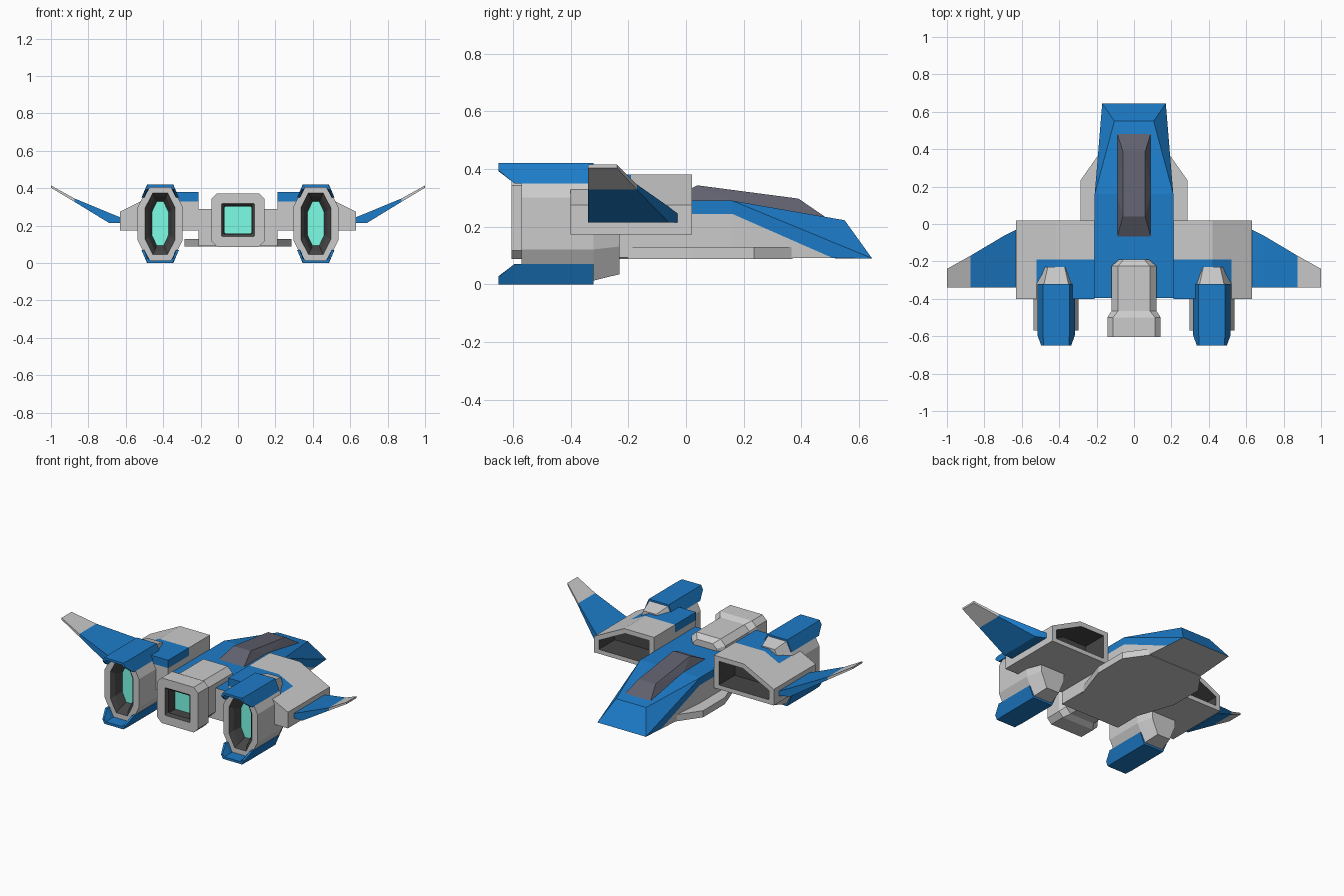
import bpy, bmesh
from mathutils import Vector

if "Cube" in bpy.data.objects:
    bpy.data.objects.remove(bpy.data.objects["Cube"])

GREY, BLUE, DARK, GLASS, GLOW = range(5)
PALETTE = []
for name, col in [("grey", (.8, .8, .8)), ("blue", (.012, .2, .58)), ("dark", (.06, .06, .06)),
                  ("glass", (.12, .12, .16)), ("glow", (.2, 1, .8))]:
    m = bpy.data.materials.new(name)
    m.diffuse_color = (*col, 1)
    m.use_nodes = True
    m.node_tree.nodes["Principled BSDF"].inputs["Base Color"].default_value = m.diffuse_color
    PALETTE.append(m)


def finish(name, bm, mirror=False):
    bmesh.ops.recalc_face_normals(bm, faces=bm.faces)
    me = bpy.data.meshes.new(name)
    bm.to_mesh(me)
    bm.free()
    for m in PALETTE:
        me.materials.append(m)
    ob = bpy.data.objects.new(name, me)
    bpy.context.collection.objects.link(ob)
    if mirror:
        ob.modifiers.new("mirror", 'MIRROR')
    return ob


def loft(rings, mats):
    """Join rings of points; mats = start cap, one per band, end cap."""
    bm = bmesh.new()
    vs = [[bm.verts.new(p) for p in r] for r in rings]
    n = len(rings[0])
    bm.faces.new(vs[0]).material_index = mats[0]
    for a, b, m in zip(vs, vs[1:], mats[1:]):
        for i in range(n):
            j = (i + 1) % n
            bm.faces.new((a[i], a[j], b[j], b[i])).material_index = m
    bm.faces.new(vs[-1]).material_index = mats[-1]
    return bm


def hull(points):
    """Convex body mirrored over x = 0."""
    bm = bmesh.new()
    for x, y, z in points:
        bm.verts.new((x, y, z))
        bm.verts.new((-x, y, z))
    bmesh.ops.convex_hull(bm, input=bm.verts)
    bmesh.ops.dissolve_limit(bm, angle_limit=.01, verts=bm.verts, edges=bm.edges)
    return bm


def cut(bm, co, no):
    bmesh.ops.bisect_plane(bm, geom=bm.verts[:] + bm.edges[:] + bm.faces[:],
                           plane_co=co, plane_no=no)


def octagon(y, cx, cz, w, h, fx, fz):
    """Eight-sided section: half sizes w, h and half flat lengths fx, fz."""
    pts = [(fx, -h), (w, -fz), (w, fz), (fx, h), (-fx, h), (-w, fz), (-w, -fz), (-fx, -h)]
    return [(cx + a, y, cz + b) for a, b in pts]


# Fuselage with painted top and nose
bm = hull([(.21, -.395, .092), (.21, -.395, .29), (.21, .16, .29), (.21, .16, .092),
           (.105, .55, .222), (.17, .645, .09)])
slant = Vector((0, .148, .337))
cut(bm, (0, 0, .243), (0, 0, 1))
cut(bm, (0, .163, .243), slant)
bmesh.ops.recalc_face_normals(bm, faces=bm.faces)
for f in bm.faces:
    c = f.calc_center_median()
    above = c.z > .243 or (c - Vector((0, .163, .243))).dot(slant) > 0
    if above and f.normal.z > -.5 and f.normal.y > -.9:
        f.material_index = BLUE
finish("fuselage", bm)

# Canopy
bm = hull([(.09, .485, .232), (.09, .16, .288), (.09, -.07, .288), (.06, .39, .297), (.06, .04, .343)])
for f in bm.faces:
    f.material_index = GLASS
finish("canopy", bm)

# Belly plate
finish("belly_plate", hull([(x, y, z) for z in (.088, .13) for x, y in
                            [(.2, -.23), (.285, .02), (.285, .235), (.19, .37)]]))

# Wing bodies with open intakes and a painted rear top
outer = [(.21, .173), (.63, .173), (.63, .275), (.42, .38), (.21, .38)]
inner = [(.245, .2), (.598, .2), (.598, .258), (.412, .35), (.245, .35)]
rings = [[(x, y, z) for x, z in prof] for y, prof in
         [(-.4, outer), (.02, outer), (.02, inner), (-.14, inner)]]
bm = loft(rings, [GREY, GREY, GREY, DARK, DARK])
cut(bm, (0, -.19, 0), (0, 1, 0))
cut(bm, (0, 0, .33), (0, 0, 1))
for f in bm.faces:
    c = f.calc_center_median()
    if c.y < -.19 and c.z > .33:
        f.material_index = BLUE
finish("wing_body", bm, True)

# Upswept wings with grey tips
rings = [[(x, -.34, lo), (x, lead, lo), (x, lead, hi), (x, -.34, hi)] for x, lead, lo, hi in
         [(.63, -.03, .215, .245), (.69, -.06, .215, .269), (.875, -.17, .328, .346),
          (1, -.24, .403, .415)]]
finish("wing", loft(rings, [BLUE, BLUE, BLUE, GREY, GREY]), True)

# Side engine pods
PX, PZ = .416, .211
rings = [octagon(y, PX, PZ, *s) for y, *s in
         [(-.23, .085, .176, .045, .08), (-.32, .12, .198, .065, .09), (-.57, .12, .198, .065, .09),
          (-.57, .08, .164, .04, .085), (-.55, .062, .145, .03, .07), (-.5, .045, .118, .018, .06)]]
finish("side_engine", loft(rings, [GREY, GREY, GREY, GREY, DARK, DARK, GLOW]), True)

# Blue guards above and below each pod
full = [(-.1, .35), (-.07, .42), (.07, .42), (.1, .35), (.085, .35), (.058, .405), (-.058, .405), (-.085, .35)]
tail = [(-.08, .395), (-.067, .42), (.067, .42), (.08, .395), (.07, .392), (.055, .405), (-.055, .405), (-.07, .392)]
for side in ("upper", "lower"):
    rings = [[(PX + x, y, z if side == "upper" else .42 - z) for x, z in prof]
             for y, prof in [(-.32, full), (-.595, full), (-.65, tail)]]
    finish(side + "_engine_guard", loft(rings, [BLUE] * 4), True)

# Centre engine
rings = [octagon(y, 0, .23, w, h, w - c, h - c) for y, w, h, c in
         [(-.19, .08, .1, .025), (-.225, .12, .125, .035), (-.465, .12, .125, .035),
          (-.5, .143, .143, .03), (-.605, .143, .143, .03), (-.605, .088, .088, .004),
          (-.59, .074, .074, .003), (-.53, .072, .072, .003)]]
finish("centre_engine", loft(rings, [GREY] * 6 + [DARK, DARK, GLOW]))
